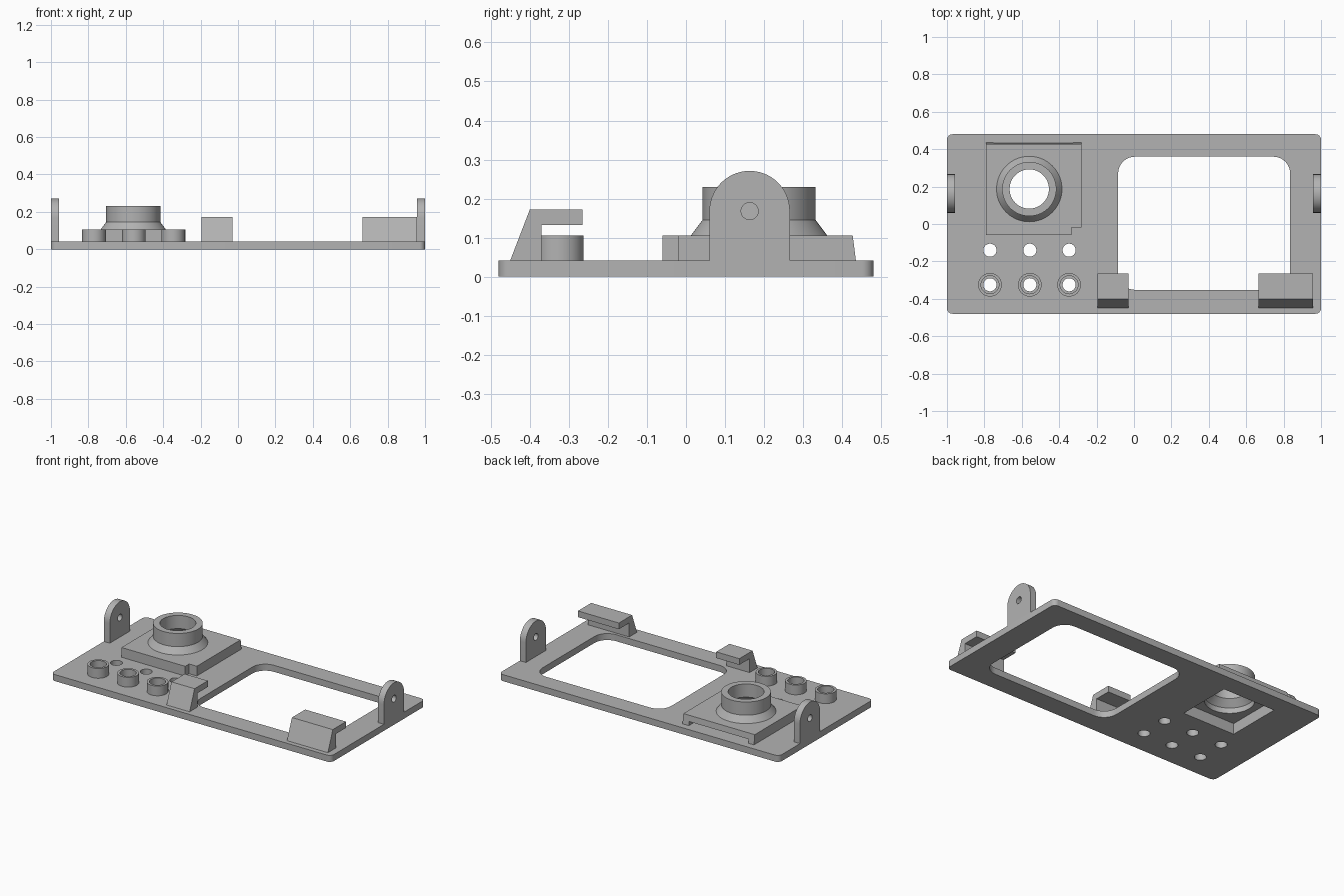
import bpy, bmesh, math
from mathutils import Matrix

if "Cube" in bpy.data.objects:
    bpy.data.objects.remove(bpy.data.objects["Cube"])

grey = bpy.data.materials.new("grey plastic")
grey.diffuse_color = (0.45, 0.45, 0.45, 1)
grey.use_nodes = True
grey.node_tree.nodes["Principled BSDF"].inputs["Base Color"].default_value = grey.diffuse_color

T = 0.042          # base plate thickness
STEP = 0.105       # top of housing and posts
LENS = (-0.56, 0.187)


def finish(name, bm):
    bmesh.ops.recalc_face_normals(bm, faces=bm.faces)
    me = bpy.data.meshes.new(name)
    bm.to_mesh(me)
    bm.free()
    me.materials.append(grey)
    ob = bpy.data.objects.new(name, me)
    bpy.context.collection.objects.link(ob)
    return ob


def prism(name, pts, lo, hi, axis="z"):
    """Extrude a 2D outline from lo to hi; axis x takes (y, z) points."""
    bm = bmesh.new()
    put = (lambda p, h: (h, p[0], p[1])) if axis == "x" else (lambda p, h: (p[0], p[1], h))
    a = [bm.verts.new(put(p, lo)) for p in pts]
    b = [bm.verts.new(put(p, hi)) for p in pts]
    bm.faces.new(a)
    bm.faces.new(b)
    for i in range(len(pts)):
        j = (i + 1) % len(pts)
        bm.faces.new((a[i], a[j], b[j], b[i]))
    return finish(name, bm)


def arc(cx, cy, r, start, end, n):
    return [(cx + r * math.cos(math.radians(start + (end - start) * i / n)),
             cy + r * math.sin(math.radians(start + (end - start) * i / n))) for i in range(n + 1)]


def rounded(x0, x1, y0, y1, r, n=8):
    return (arc(x1 - r, y1 - r, r, 0, 90, n) + arc(x0 + r, y1 - r, r, 90, 180, n)
            + arc(x0 + r, y0 + r, r, 180, 270, n) + arc(x1 - r, y0 + r, r, 270, 360, n))


def rect(x0, x1, y0, y1):
    return [(x0, y0), (x1, y0), (x1, y1), (x0, y1)]


def disc(cx, cy, r, lo, hi, axis="z", n=40):
    return prism("cutter", arc(cx, cy, r, 0, 360, n)[:-1], lo, hi, axis)


def ring(name, cx, cy, profile, n=64):
    """Revolve a closed (radius, z) profile around a vertical axis."""
    bm = bmesh.new()
    rows = [[bm.verts.new((cx + r * math.cos(math.tau * i / n), cy + r * math.sin(math.tau * i / n), z))
             for i in range(n)] for r, z in profile]
    for k, row in enumerate(rows):
        nxt = rows[(k + 1) % len(rows)]
        for i in range(n):
            j = (i + 1) % n
            bm.faces.new((row[i], row[j], nxt[j], nxt[i]))
    return finish(name, bm)


def cut(ob, cutters):
    for c in cutters:
        mod = ob.modifiers.new("cut", "BOOLEAN")
        mod.operation, mod.solver, mod.object = "DIFFERENCE", "EXACT", c
        bpy.ops.object.select_all(action="DESELECT")
        bpy.context.view_layer.objects.active = ob
        ob.select_set(True)
        bpy.ops.object.modifier_apply(modifier=mod.name)
        bpy.data.objects.remove(c)


# base plate with screen window, camera pocket and button holes
columns = (-0.77, -0.557, -0.347)
plate = prism("base_plate", rounded(-1, 1, -0.48, 0.48, 0.03), 0, T)
cutters = [prism("cutter", rounded(-0.085, 0.835, -0.352, 0.36, 0.09), -0.1, 0.1),
           prism("cutter", rect(-0.747, -0.373, 0, 0.36), -0.1, 0.1)]
for x in columns:
    cutters += [disc(x, y, 0.035, -0.1, 0.1) for y in (-0.14, -0.325)]
cut(plate, cutters)

# button posts
for x in columns:
    ring("button_post", x, -0.325, [(0.063, T), (0.063, STEP), (0.048, STEP), (0.048, T)], 40)

# camera housing with notched corner, sloped back, open pocket and back slot
housing = prism("camera_housing", [(-0.79, -0.06), (-0.335, -0.06), (-0.335, -0.02),
                                   (-0.28, -0.02), (-0.28, 0.435), (-0.79, 0.435)], T, STEP)
for v in housing.data.vertices:
    if v.co.y > 0.4 and v.co.z > 0.1:
        v.co.y = 0.427
cut(housing, [prism("cutter", rect(-0.747, -0.373, 0, 0.40), 0, 0.07),
              prism("cutter", rect(-0.75, -0.325, 0.36, 0.5), 0, 0.067),
              disc(*LENS, 0.145, 0, 0.2, n=64)])

# lens collar: flared foot and straight tube
ring("lens_collar", *LENS, [(0.175, STEP), (0.145, 0.145), (0.145, 0.23), (0.105, 0.23),
                            (0.105, 0.145), (0.145, STEP)])

# screen clips
clip = [(-0.45, T), (-0.40, 0.172), (-0.265, 0.172), (-0.265, 0.132), (-0.37, 0.132), (-0.37, T)]
for side, x0, x1 in (("left", -0.195, -0.03), ("right", 0.665, 0.957)):
    prism("screen_clip_" + side, clip, x0, x1, "x")

# hinge lugs at both ends
lug = [(0.06, T)] + arc(0.163, 0.168, 0.103, 180, 0, 28) + [(0.266, T)]
for side, x0, x1 in (("left", -1, -0.957), ("right", 0.957, 1)):
    ob = prism("hinge_lug_" + side, lug, x0, x1, "x")
    cut(ob, [disc(0.163, 0.168, 0.022, x0 - 0.1, x1 + 0.1, "x", 24)])

# smooth the round walls, keep the edges sharp
bpy.ops.object.select_all(action="SELECT")
bpy.context.view_layer.objects.active = plate
bpy.ops.object.shade_smooth_by_angle(angle=math.radians(25))
